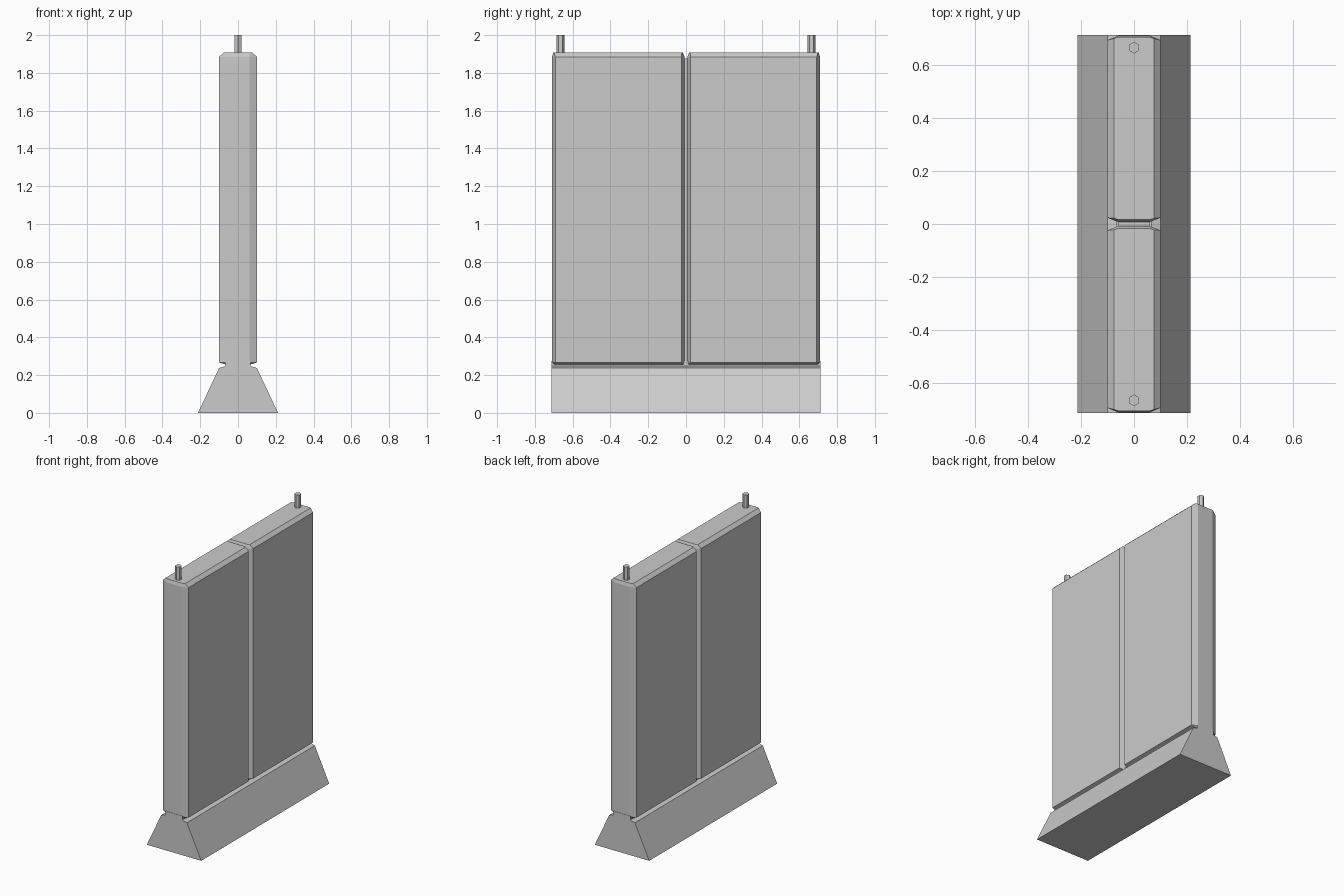
import bpy
import bmesh
import math

cube = bpy.data.objects.get("Cube")
if cube:
    bpy.data.objects.remove(cube, do_unlink=True)

# Single concrete colour
concrete = bpy.data.materials.new("concrete_grey")
concrete.use_nodes = True
GREY = (0.6, 0.6, 0.6, 1)
concrete.diffuse_color = GREY
concrete.node_tree.nodes["Principled BSDF"].inputs["Base Color"].default_value = GREY


def loft(name, rings):
    """Closed flat-faced solid through matching rings of points."""
    bm = bmesh.new()
    loops = [[bm.verts.new(p) for p in ring] for ring in rings]
    count = len(loops[0])
    for low, high in zip(loops, loops[1:]):
        for i in range(count):
            j = (i + 1) % count
            bm.faces.new((low[i], low[j], high[j], high[i]))
    bm.faces.new(loops[0][::-1])
    bm.faces.new(loops[-1])
    bmesh.ops.recalc_face_normals(bm, faces=bm.faces)
    mesh = bpy.data.meshes.new(name)
    bm.to_mesh(mesh)
    bm.free()
    mesh.materials.append(concrete)
    obj = bpy.data.objects.new(name, mesh)
    bpy.context.collection.objects.link(obj)
    return obj


def plan(side, z, x_flat, x_side, y_in, y_in_side, y_out_side, y_out):
    """Rectangle with chamfered corners, on the +y or -y side."""
    half = [(x_flat, y_in), (x_side, y_in_side), (x_side, y_out_side), (x_flat, y_out)]
    outline = half + [(-x, y) for x, y in reversed(half)]
    return [(x, side * y, z) for x, y in outline]


# Flared foot with the narrow neck under the panels
half = [(0.212, 0), (0.1, 0.238), (0.065, 0.248), (0.065, 0.275)]
profile = half + [(-x, z) for x, z in reversed(half)]
loft("flared_base", [[(x, y, z) for x, z in profile] for y in (-0.711, 0.711)])

# Web joining the two panels, at the bottom of the centre groove
loft("centre_web", [[(x, y, z) for x, y in
                     ((-0.058, -0.02), (0.058, -0.02), (0.058, 0.02), (-0.058, 0.02))]
                    for z in (0.26, 1.875)])

for side, label in ((-1, "front"), (1, "back")):
    # Wall panel with chamfered edges all round
    loft(label + "_panel", [
        plan(side, 0.256, 0.05, 0.065, 0.008, 0.015, 0.697, 0.709),
        plan(side, 0.267, 0.06, 0.1, 0.008, 0.024, 0.692, 0.709),
        plan(side, 1.885, 0.06, 0.1, 0.008, 0.024, 0.692, 0.709),
        plan(side, 1.908, 0.06, 0.076, 0.017, 0.022, 0.698, 0.703),
    ])

    # Hexagonal lifting stud
    hexagon = [(0.022 * math.sin(a), side * 0.664 + 0.022 * math.cos(a))
               for a in (math.tau * k / 6 for k in range(6))]
    loft(label + "_stud", [[(x, y, z) for x, y in hexagon] for z in (1.89, 2.0)])
